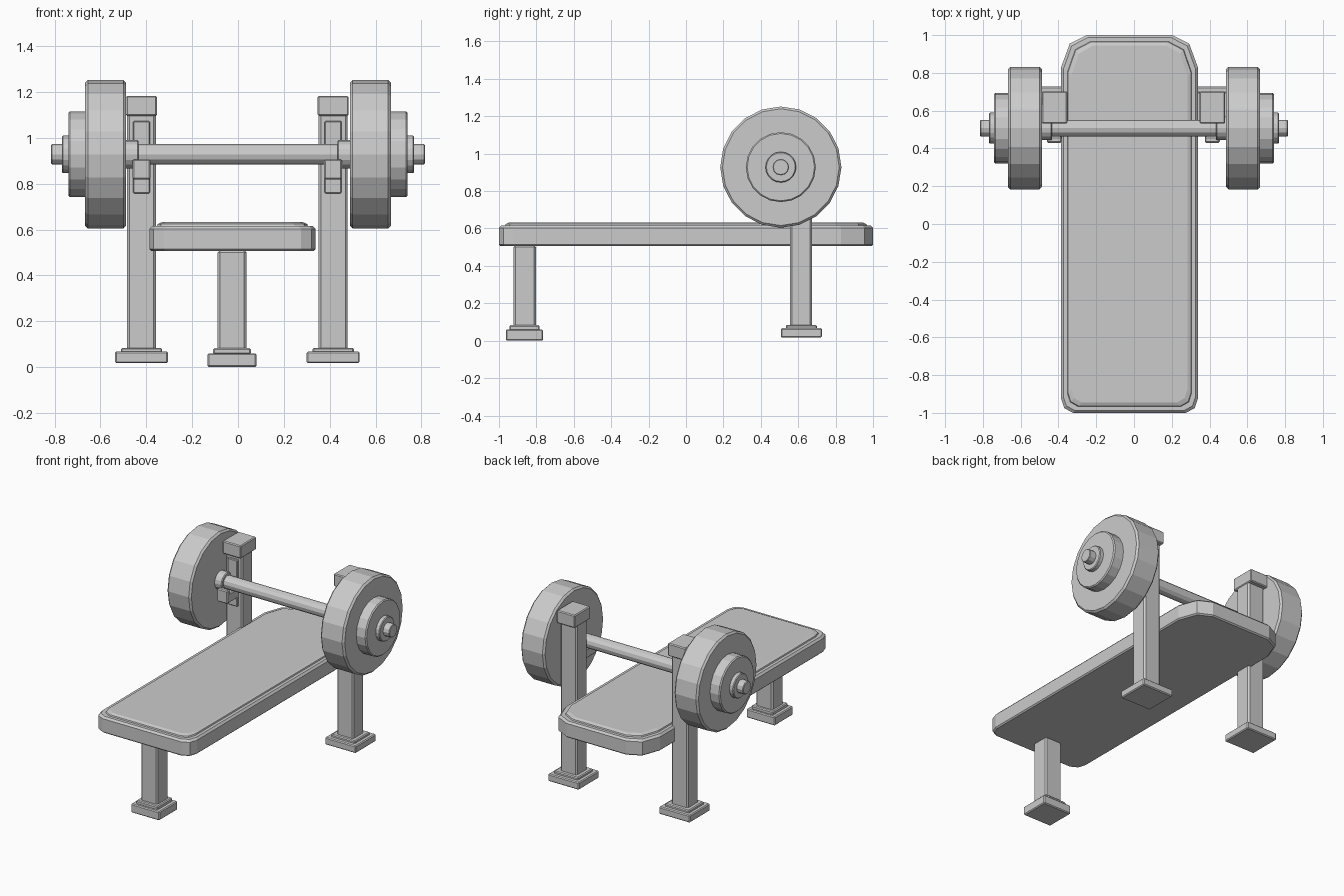
import bpy, bmesh, math
from mathutils import Vector

if "Cube" in bpy.data.objects:
    bpy.data.objects.remove(bpy.data.objects["Cube"])


def finish(name, bm, bevel=0.0):
    bmesh.ops.recalc_face_normals(bm, faces=bm.faces[:])
    me = bpy.data.meshes.new(name)
    bm.to_mesh(me)
    bm.free()
    ob = bpy.data.objects.new(name, me)
    bpy.context.scene.collection.objects.link(ob)
    if bevel:
        mod = ob.modifiers.new("edge_bevel", 'BEVEL')
        mod.width = bevel
        mod.segments = 1
        mod.limit_method = 'ANGLE'
    return ob


def box(name, x, y, z, bevel=0.006):
    """Box from (min, max) ranges on each axis."""
    bm = bmesh.new()
    bmesh.ops.create_cube(bm, size=1)
    for v in bm.verts:
        v.co = Vector([(r[0] + r[1]) / 2 + c * (r[1] - r[0])
                       for r, c in zip((x, y, z), v.co)])
    return finish(name, bm, bevel)


def around(c, half):
    return (c - half, c + half)


BAR_Y, BAR_Z = 0.507, 0.928


def lathe(name, profile, sides):
    """Closed solid turned about the bar axis; profile is (x, radius)."""
    bm = bmesh.new()
    rings = []
    for x, r in profile:
        rings.append([bm.verts.new((x,
                      BAR_Y + r * math.sin(2 * math.pi * i / sides),
                      BAR_Z + r * math.cos(2 * math.pi * i / sides)))
                      for i in range(sides)])
    for a, b in zip(rings, rings[1:]):
        for i in range(sides):
            j = (i + 1) % sides
            bm.faces.new((a[i], a[j], b[j], b[i]))
    bm.faces.new(rings[0])
    bm.faces.new(rings[-1])
    return finish(name, bm)


def disc(name, s, x0, x1, r, sides, b):
    return lathe(name, [(s * x0, r - b), (s * (x0 + b), r),
                        (s * (x1 - b), r), (s * x1, r - b)], sides)


# Seat pad: chamfered back corners, small rounded front corners
CX = -0.024
half = [(0.298, -1.0), (0.345, -0.975), (0.362, -0.925),
        (0.362, 0.83), (0.316, 0.955), (0.225, 1.0)]
outline = half + [(-x, y) for x, y in reversed(half)]


def inset_loop(d):
    return [(CX + x * (0.362 - d) / 0.362, y * (1 - d)) for x, y in outline]


bm = bmesh.new()
levels = [(0.008, 0.506), (0.0, 0.514), (0.0, 0.603), (0.012, 0.616),
          (0.033, 0.616), (0.036, 0.624), (0.055, 0.632)]
loops = [[bm.verts.new((x, y, z)) for x, y in inset_loop(d)] for d, z in levels]
n = len(outline)
for a, b in zip(loops, loops[1:]):
    for i in range(n):
        j = (i + 1) % n
        bm.faces.new((a[i], a[j], b[j], b[i]))
bm.faces.new(loops[0])
bm.faces.new(loops[-1])
finish("seat", bm)

# Front leg with stepped foot
box("front_leg", around(-0.026, 0.063), (-0.922, -0.802), (0.05, 0.51), 0.01)
box("front_foot", around(-0.026, 0.107), (-0.963, -0.765), (0.0, 0.06))
box("front_foot_step", around(-0.026, 0.082), (-0.944, -0.782), (0.055, 0.083))

for side, s, cx in (("left", -1, -0.421), ("right", 1, 0.415)):
    # Rack post, stepped foot and cap
    box(side + "_post", around(cx, 0.063), (0.557, 0.673), (0.05, 1.12), 0.01)
    box(side + "_foot", around(cx, 0.116), (0.507, 0.727), (0.017, 0.067))
    box(side + "_foot_step", around(cx, 0.09), (0.534, 0.7), (0.06, 0.084))
    box(side + "_post_cap", around(cx, 0.068), (0.532, 0.702), (1.096, 1.183))

    # Bar hook: back plate, arm and raised lip
    box(side + "_hook_plate", around(cx, 0.037), (0.54, 0.56), (0.758, 1.073), 0.004)
    box(side + "_hook_arm", around(cx, 0.039), (0.43, 0.55), (0.818, 0.882), 0.006)
    box(side + "_hook_lip", around(cx, 0.039), (0.43, 0.462), (0.83, 0.906), 0.006)

    # Weight plates and collars
    disc(side + "_large_plate", s, 0.488, 0.667, 0.324, 20, 0.012)
    disc(side + "_small_plate", s, 0.66, 0.74, 0.187, 20, 0.007)
    disc(side + "_outer_collar", s, 0.735, 0.768, 0.082, 20, 0.005)
    disc(side + "_inner_collar", s, 0.434, 0.495, 0.062, 16, 0.005)

# Long bar through the plates
disc("bar", 1, -0.815, 0.815, 0.044, 12, 0.004)
